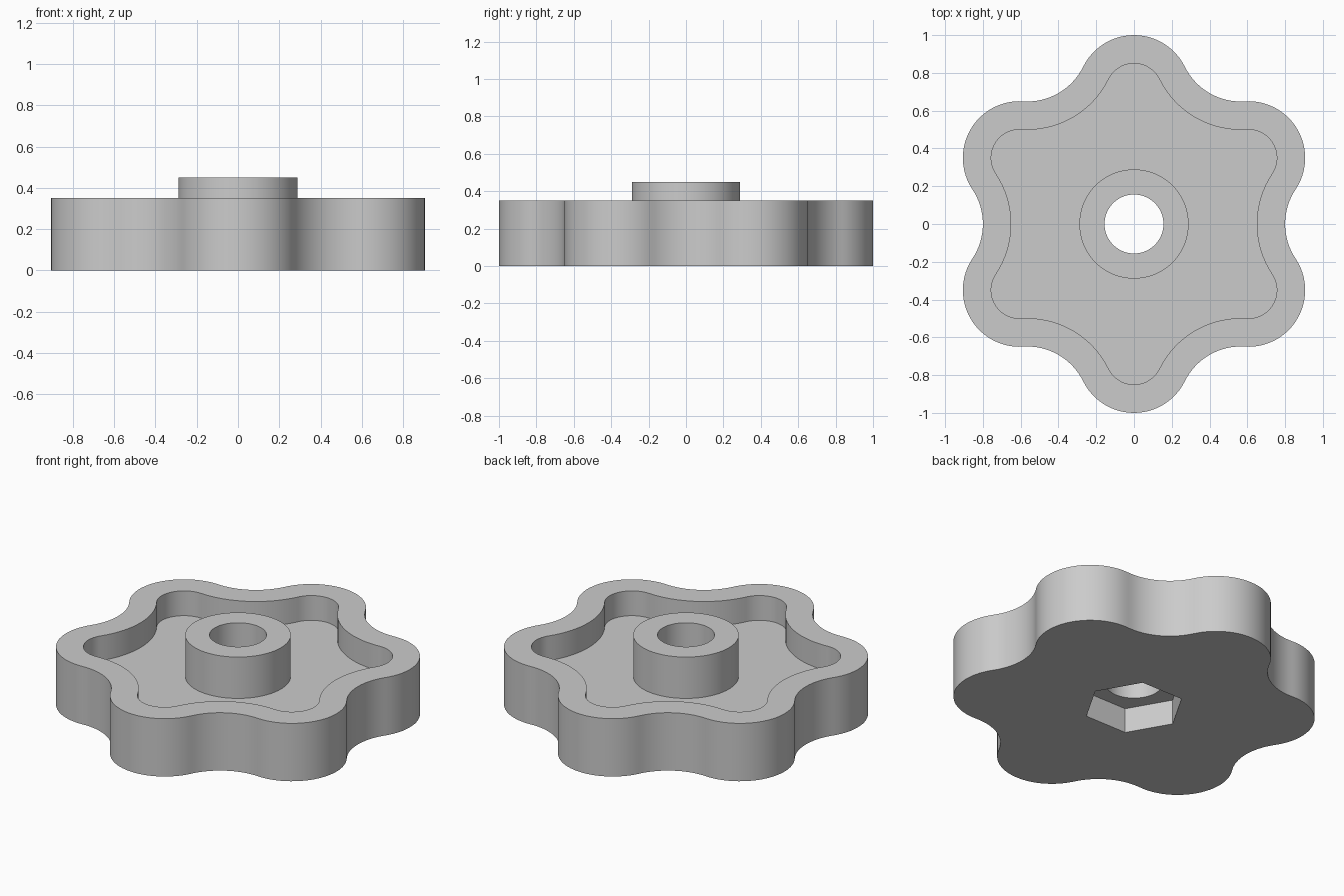
import bpy, bmesh
from math import pi, sin, cos, atan2, hypot, radians

cube = bpy.data.objects.get("Cube")
if cube:
    bpy.data.objects.remove(cube)

LOBES = 6
STEP = 2 * pi / LOBES
HEIGHT, HUB_TOP, FLOOR, POCKET = 0.35, 0.45, 0.20, 0.15
RIM, HUB_R, BORE_R, HEX_R = 0.15, 0.289, 0.156, 0.277

# Lobe arcs and the tangent hollow arcs between them
LOBE_R, LOBE_D, WAIST = 0.30, 0.70, 0.80
lobe_x, lobe_y = LOBE_D * cos(STEP / 2), LOBE_D * sin(STEP / 2)
gap = WAIST - LOBE_R
HOLLOW_D = (LOBE_D ** 2 - gap ** 2) / (2 * (lobe_x - gap))
HOLLOW_R = HOLLOW_D - WAIST
TANGENT = atan2(lobe_y, HOLLOW_D - lobe_x)


def arc(dist, axis, radius, start, end, steps):
    """Points on an arc whose centre lies at polar (dist, axis)."""
    for i in range(steps):
        a = start + (end - start) * i / steps
        yield dist * cos(axis) + radius * cos(a), dist * sin(axis) + radius * sin(a)


def star(offset):
    """Wavy outline, shrunk inward by offset."""
    points = []
    big, small = HOLLOW_R + offset, LOBE_R - offset
    for k in range(LOBES):
        a, b = k * STEP, (k + 1) * STEP
        points += arc(HOLLOW_D, a, big, a + pi, a + pi - TANGENT, 8)
        points += arc(LOBE_D, a + STEP / 2, small, a - TANGENT, b + TANGENT + pi / 2 - STEP / 2 - radians(60), 24)
        points += arc(HOLLOW_D, b, big, b + pi + TANGENT, b + pi, 8)
    return points


outer, inner = star(0), star(RIM)
angles = [atan2(y, x) for x, y in outer]


def circle(r):
    return [(r * cos(a), r * sin(a)) for a in angles]


def hexagon(r):
    points = []
    for a in angles:
        d = r * cos(STEP / 2) / cos(a % STEP - STEP / 2)
        points.append((d * cos(a), d * sin(a)))
    return points


# Closed chain of rings: underside, rim, recess, hub, bore, nut pocket
rings = [
    (hexagon(HEX_R), 0), (outer, 0), (outer, HEIGHT),
    (inner, HEIGHT), (inner, FLOOR),
    (circle(HUB_R), FLOOR), (circle(HUB_R), HUB_TOP),
    (circle(BORE_R), HUB_TOP), (circle(BORE_R), POCKET),
    (hexagon(HEX_R), POCKET),
]
bm = bmesh.new()
loops = [[bm.verts.new((x, y, z)) for x, y in pts] for pts, z in rings]
n = len(angles)
for j, low in enumerate(loops):
    high = loops[(j + 1) % len(loops)]
    for i in range(n):
        k = (i + 1) % n
        bm.faces.new((low[i], low[k], high[k], high[i]))
bmesh.ops.recalc_face_normals(bm, faces=bm.faces)
mesh = bpy.data.meshes.new("star_knob")
bm.to_mesh(mesh)
bm.free()

# Plain grey finish
grey = bpy.data.materials.new("plain_grey")
grey.use_nodes = True
colour = (0.6, 0.6, 0.6, 1)
grey.diffuse_color = colour
grey.node_tree.nodes["Principled BSDF"].inputs["Base Color"].default_value = colour
mesh.materials.append(grey)

knob = bpy.data.objects.new("star_knob", mesh)
bpy.context.collection.objects.link(knob)
bpy.ops.object.select_all(action="DESELECT")
knob.select_set(True)
bpy.context.view_layer.objects.active = knob
bpy.ops.object.shade_smooth_by_angle(angle=radians(30))
